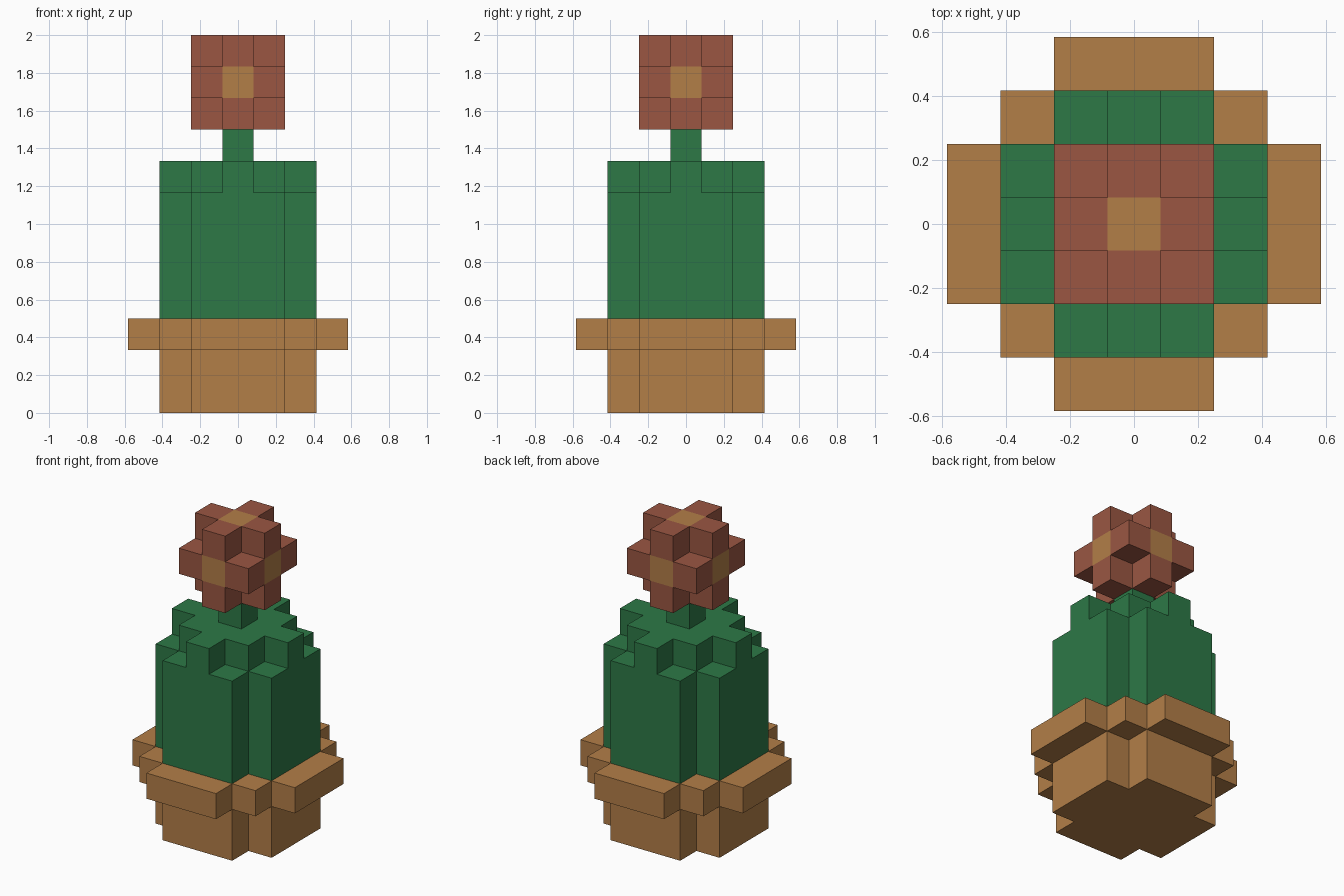
import bpy
import bmesh
from itertools import product
from mathutils import Vector

UNIT = 1 / 6  # edge length of one block

default = bpy.data.objects.get("Cube")
if default:
    bpy.data.objects.remove(default, do_unlink=True)


def make_material(name, rgb):
    mat = bpy.data.materials.new(name)
    mat.use_nodes = True
    colour = (*rgb, 1)
    mat.diffuse_color = colour
    mat.node_tree.nodes["Principled BSDF"].inputs["Base Color"].default_value = colour
    return mat


terracotta = make_material("terracotta", (0.45, 0.21, 0.064))
cactus_green = make_material("cactus green", (0.026, 0.19, 0.062))
petal_red = make_material("petal red", (0.325, 0.094, 0.055))


def block_part(name, materials, radius, z_range, filled, paint=None):
    """Outer skin of all blocks whose distances (x, y) from the axis pass the rule."""
    span = range(-radius, radius + 1)
    cells = {c for c in product(span, span, range(*z_range)) if filled(*c)}
    bm = bmesh.new()
    for cell in cells:
        centre = Vector(cell) + Vector((0, 0, 0.5))
        for axis, sign in product(range(3), (-1, 1)):
            normal = Vector((0, 0, 0))
            normal[axis] = sign
            if tuple(int(a + b) for a, b in zip(cell, normal)) in cells:
                continue
            u, v = Vector(normal.yzx), Vector(normal.zxy) * sign
            corners = [(-1, -1), (1, -1), (1, 1), (-1, 1)]
            face = bm.faces.new([bm.verts.new((centre + (normal + u * a + v * b) / 2) * UNIT)
                                 for a, b in corners])
            if paint and paint(cell, normal):
                face.material_index = 1
    # Weld the blocks and merge flat areas of one colour
    bmesh.ops.remove_doubles(bm, verts=bm.verts, dist=UNIT / 100)
    bmesh.ops.recalc_face_normals(bm, faces=bm.faces)
    bmesh.ops.dissolve_limit(bm, angle_limit=0.01, verts=bm.verts, edges=bm.edges,
                             delimit={'MATERIAL'})
    mesh = bpy.data.meshes.new(name)
    bm.to_mesh(mesh)
    bm.free()
    for mat in materials:
        mesh.materials.append(mat)
    obj = bpy.data.objects.new(name, mesh)
    bpy.context.collection.objects.link(obj)
    return obj


def notched(x, y, z):
    """Square of five blocks with its corners missing."""
    return abs(x) + abs(y) < 4


def rim_shape(x, y, z):
    """Square of five blocks with a three-block lip on each side."""
    return max(abs(x), abs(y)) < 3 or min(abs(x), abs(y)) < 2


def body_shape(x, y, z):
    """Notched column whose top layer narrows to a stepped star."""
    return abs(x) + abs(y) < (3 if z == 7 else 4)


def flower_shape(x, y, z):
    """Cube of three blocks with its eight corners missing."""
    return abs(x) + abs(y) + abs(z - 10) < 3


def flower_centre(cell, normal):
    """Middle block of each face, except the one on the stem."""
    x, y, z = cell
    return abs(x) + abs(y) + abs(z - 10) == 1 and normal.z >= 0


# Pot
block_part("pot", [terracotta], 2, (0, 2), notched)
block_part("pot_rim", [terracotta], 3, (2, 3), rim_shape)

# Cactus
block_part("cactus_body", [cactus_green], 2, (3, 8), body_shape)
block_part("flower_stem", [cactus_green], 0, (8, 9), lambda x, y, z: True)

# Flower
block_part("flower", [petal_red, terracotta], 1, (9, 12), flower_shape, flower_centre)
